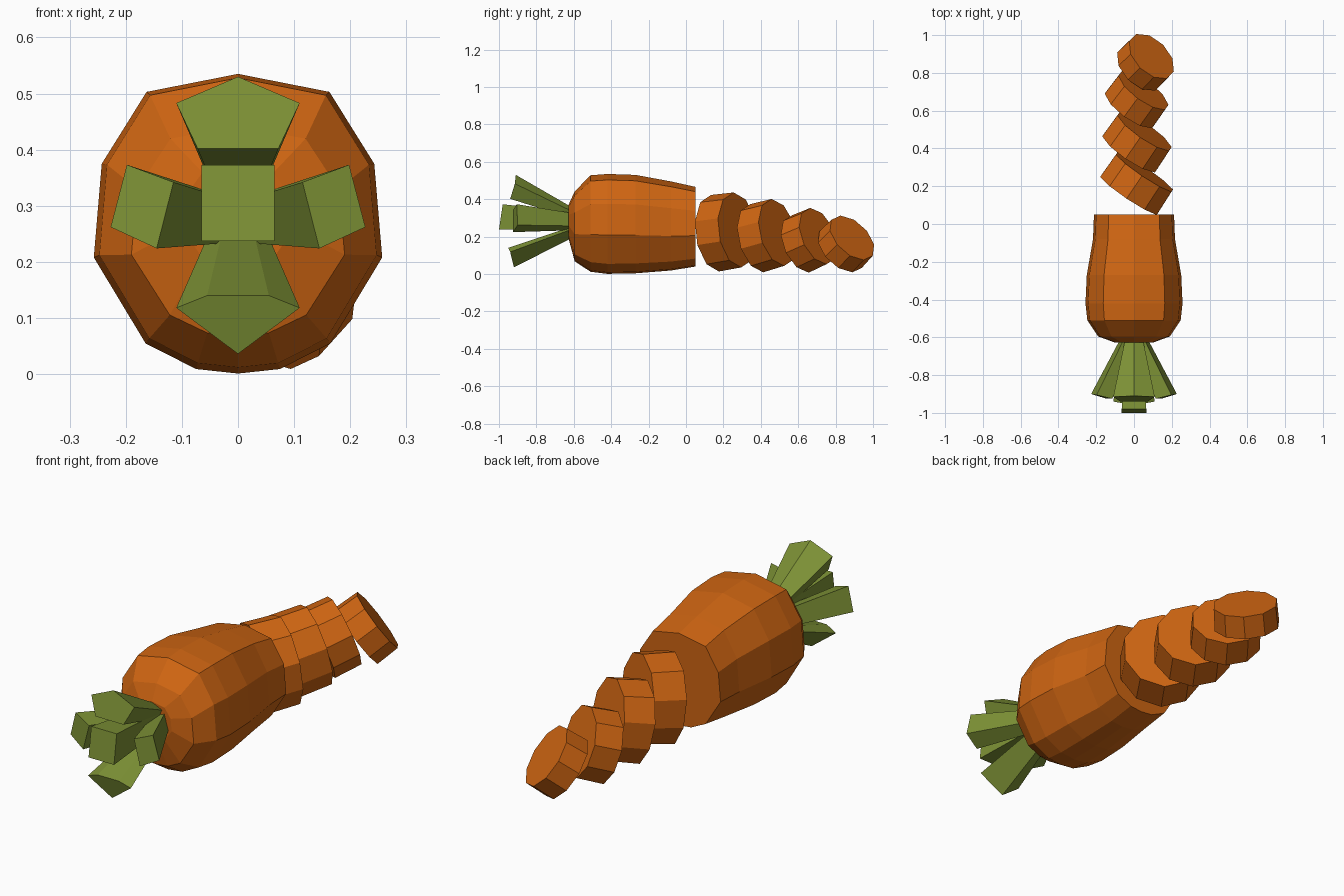
import bpy, bmesh, math
from mathutils import Vector

if "Cube" in bpy.data.objects:
    bpy.data.objects.remove(bpy.data.objects["Cube"])


def material(name, rgb):
    m = bpy.data.materials.new(name)
    m.diffuse_color = (*rgb, 1)
    m.use_nodes = True
    m.node_tree.nodes["Principled BSDF"].inputs["Base Color"].default_value = m.diffuse_color
    return m


ORANGE = material("carrot orange", (0.62, 0.13, 0.006))
GREEN = material("leaf green", (0.205, 0.285, 0.036))


def loft(name, rings, mat):
    """Flat-shaded skin through equal-length point rings, capped at both ends."""
    bm = bmesh.new()
    vs = [[bm.verts.new(p) for p in ring] for ring in rings]
    n = len(vs[0])
    for a, b in zip(vs, vs[1:]):
        for i in range(n):
            j = (i + 1) % n
            bm.faces.new((a[i], a[j], b[j], b[i]))
    bm.faces.new(vs[0])
    bm.faces.new(vs[-1])
    bmesh.ops.recalc_face_normals(bm, faces=bm.faces)
    me = bpy.data.meshes.new(name)
    bm.to_mesh(me)
    bm.free()
    me.materials.append(mat)
    ob = bpy.data.objects.new(name, me)
    bpy.context.collection.objects.link(ob)
    return ob


# Uncut carrot body: one faceted section scaled along y
half = [(0, 1), (.634, .88), (.945, .4), (1, -.225), (.64, -.8), (.29, -.97), (0, -1)]
section = half + [(-x, z) for x, z in half[-2:0:-1]]
# y, half width, half height, centre height
body = [(.05, .212, .213, .253), (-.08, .217, .238, .257), (-.27, .25, .263, .267),
        (-.42, .257, .267, .268), (-.51, .247, .258, .27),
        (-.595, .19, .187, .255), (-.628, .1, .09, .28)]
loft("carrot_body", [[(x * w, y, cz + z * h) for x, z in section]
                     for y, w, h, cz in body], ORANGE)


# Cut slices, leaning more towards the tip
def carrot_slice(name, centre, axis, r, wide, half_thick):
    c, n = Vector(centre), Vector(axis).normalized()
    side = n.cross(Vector((0, 0, 1))).normalized()
    up = side.cross(n)
    rings = []
    for s, k in ((-1, 1.0), (1, .98)):
        ring = []
        for i in range(10):
            a = 2 * math.pi * i / 10 + math.pi / 2
            ring.append(c + n * half_thick * s + side * math.cos(a) * r * wide * k
                        + up * math.sin(a) * r * k)
        rings.append(ring)
    loft(name, rings, ORANGE)


carrot_slice("slice_1", (.015, .215, .227), (.55, .82, .12), .206, .92, .073)
carrot_slice("slice_2", (.017, .435, .207), (.55, .80, .22), .187, .95, .07)
carrot_slice("slice_3", (.015, .66, .182), (.55, .75, .33), .163, 1.0, .063)
carrot_slice("slice_4", (.062, .857, .162), (.57, .57, .59), .15, 1.0, .054)


# Leaf stalks: tip outline tapering to a small root inside the body
def leaf(name, tip, root, taper):
    tip = [Vector(p) for p in tip]
    mid = sum(tip, Vector()) / len(tip)
    base = []
    for p in tip:
        d = (p - mid) * taper
        base.append(Vector(root) + d)
    loft(name, [tip, base], GREEN)


leaf("leaf_middle", [(-.065, -.98, .373), (.065, -.98, .373),
                     (.065, -1, .237), (-.065, -1, .237)], (0, -.6, .29), .6)
leaf("leaf_upper", [(0, -.91, .53), (.11, -.915, .483), (.072, -.94, .402),
                    (-.072, -.94, .402), (-.11, -.915, .483)], (0, -.6, .32), .4)
leaf("leaf_lower", [(0, -.92, .036), (.11, -.94, .118), (.055, -.95, .14),
                    (-.055, -.95, .14), (-.11, -.94, .118)], (0, -.6, .24), .5)
for s, side in ((-1, "left"), (1, "right")):
    leaf("leaf_" + side, [(s * .198, -.905, .373), (s * .227, -.9, .262),
                          (s * .145, -.925, .224), (s * .115, -.925, .342)],
         (s * .03, -.6, .28), .6)
